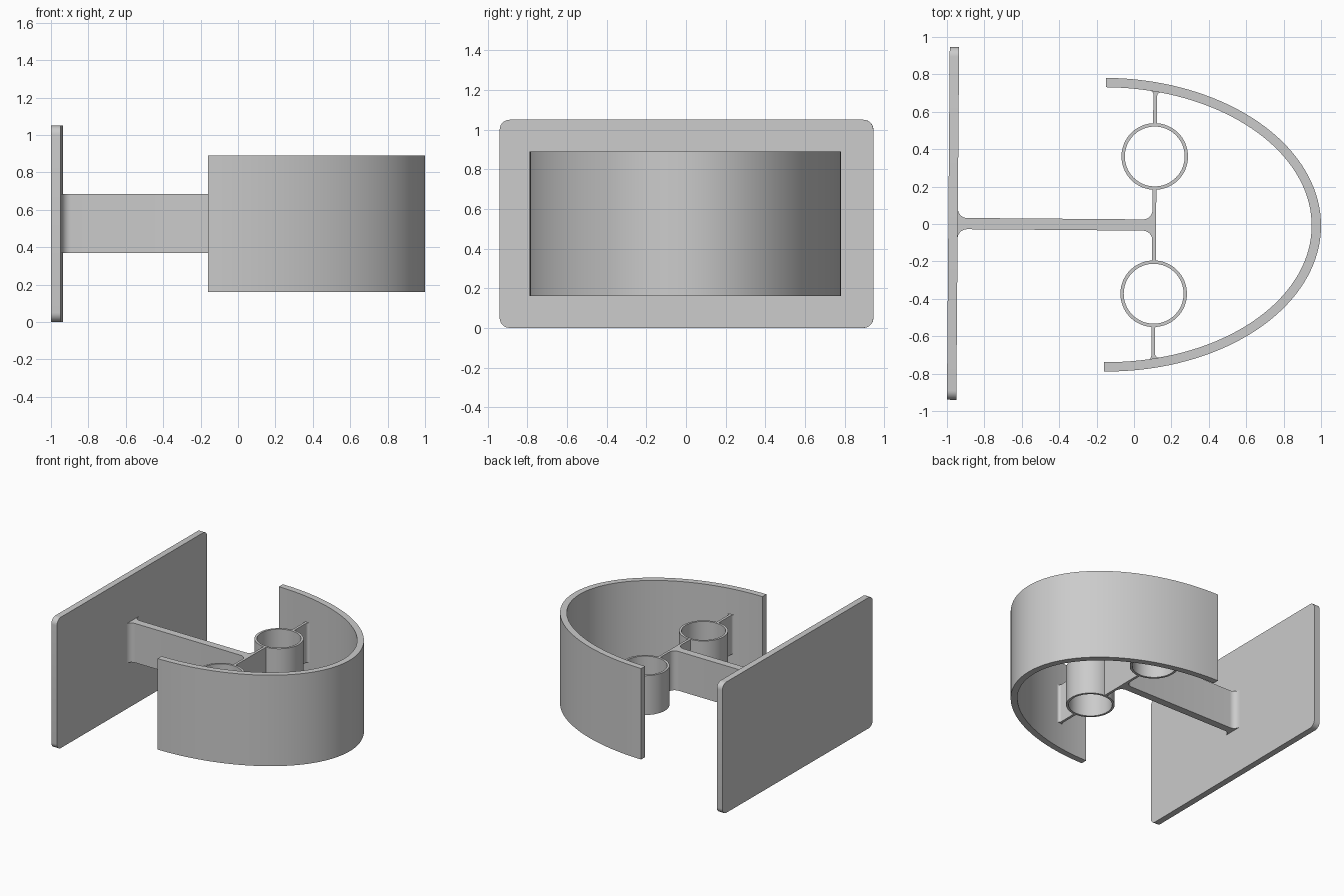
import bpy, bmesh, math
from mathutils import Matrix, Vector

if "Cube" in bpy.data.objects:
    bpy.data.objects.remove(bpy.data.objects["Cube"])

grey = bpy.data.materials.new("light_grey")
grey.diffuse_color = (0.6, 0.6, 0.6, 1)
grey.use_nodes = True
grey.node_tree.nodes["Principled BSDF"].inputs["Base Color"].default_value = grey.diffuse_color

# The whole bracket is turned very slightly about the vertical axis
PLACE = Matrix.Translation((0, -0.005, 0)) @ Matrix.Rotation(-0.008, 4, 'Z')
ARM_Z = (0.37, 0.685)


def arc(cx, cy, r, a0, a1, n=8):
    """Points on an arc, angles in degrees."""
    angles = [math.radians(a0 + (a1 - a0) * i / n) for i in range(n + 1)]
    return [(cx + r * math.cos(a), cy + r * math.sin(a)) for a in angles]


def finish(name, bm):
    bmesh.ops.recalc_face_normals(bm, faces=bm.faces)
    bm.transform(PLACE)
    mesh = bpy.data.meshes.new(name)
    bm.to_mesh(mesh)
    bm.free()
    mesh.materials.append(grey)
    obj = bpy.data.objects.new(name, mesh)
    bpy.context.collection.objects.link(obj)
    bpy.ops.object.select_all(action='DESELECT')
    obj.select_set(True)
    bpy.context.view_layer.objects.active = obj
    bpy.ops.object.shade_smooth_by_angle(angle=math.radians(35))


def extrude(name, points, direction):
    """Solid from one closed outline of 3D points."""
    bm = bmesh.new()
    face = bm.faces.new([bm.verts.new(p) for p in points])
    new = bmesh.ops.extrude_face_region(bm, geom=[face])["geom"]
    bmesh.ops.translate(bm, vec=Vector(direction),
                        verts=[v for v in new if isinstance(v, bmesh.types.BMVert)])
    finish(name, bm)


def wall(name, outer, inner, z0, z1, closed):
    """Upright wall between two matching curves."""
    bm = bmesh.new()
    rows = [[bm.verts.new((x, y, z)) for x, y in curve]
            for curve, z in ((outer, z0), (outer, z1), (inner, z1), (inner, z0))]
    n = len(outer)
    for i in range(n if closed else n - 1):
        j = (i + 1) % n
        for k in range(4):
            a, b = rows[k], rows[(k + 1) % 4]
            bm.faces.new((a[i], a[j], b[j], b[i]))
    if not closed:
        for i in (0, n - 1):
            bm.faces.new([row[i] for row in rows])
    finish(name, bm)


def flat(points):
    return [(x, y, ARM_Z[0]) for x, y in points]


UP = (0, 0, ARM_Z[1] - ARM_Z[0])

# Mounting plate with rounded corners
r, hy, top = 0.05, 0.9425, 1.05
outline = (arc(hy - r, top - r, r, 0, 90) + arc(r - hy, top - r, r, 90, 180)
           + arc(r - hy, r, r, 180, 270) + arc(hy - r, r, r, 270, 360))
extrude("mounting_plate", [(-0.9925, y, z) for y, z in outline], (0.05, 0, 0))

# Arm with filleted root, ending in a thin crosspiece
half = (arc(-0.8925, 0.08, 0.05, 180, 270) + arc(0.048, 0.08, 0.05, 270, 360)
        + [(0.098, 0.192), (0.118, 0.192)])
extrude("arm", flat(half + [(x, -y) for x, y in reversed(half)]), UP)

# Curved half-oval shell
def half_oval(a, b, n=72):
    return [(-0.155 + a * math.cos(t), b * math.sin(t))
            for t in (math.pi * (i / n - 0.5) for i in range(n + 1))]

wall("curved_shell", half_oval(1.155, 0.785), half_oval(1.105, 0.735), 0.16, 0.89, False)

# Tubes and the thin webs joining them to the shell
web = ([(0.118, 0.543)] + arc(0.138, 0.689, 0.02, 180, 90, 5)
       + [(0.138, 0.713), (0.078, 0.723)] + arc(0.078, 0.699, 0.02, 90, 0, 5)
       + [(0.098, 0.543)])
for side, s in (("back", 1), ("front", -1)):
    rings = [arc(0.108, s * 0.367, rad, 0, 360, 64)[:-1] for rad in (0.178, 0.16)]
    wall(side + "_tube", rings[0], rings[1], *ARM_Z, True)
    extrude(side + "_web", flat([(x, s * y) for x, y in web]), UP)
